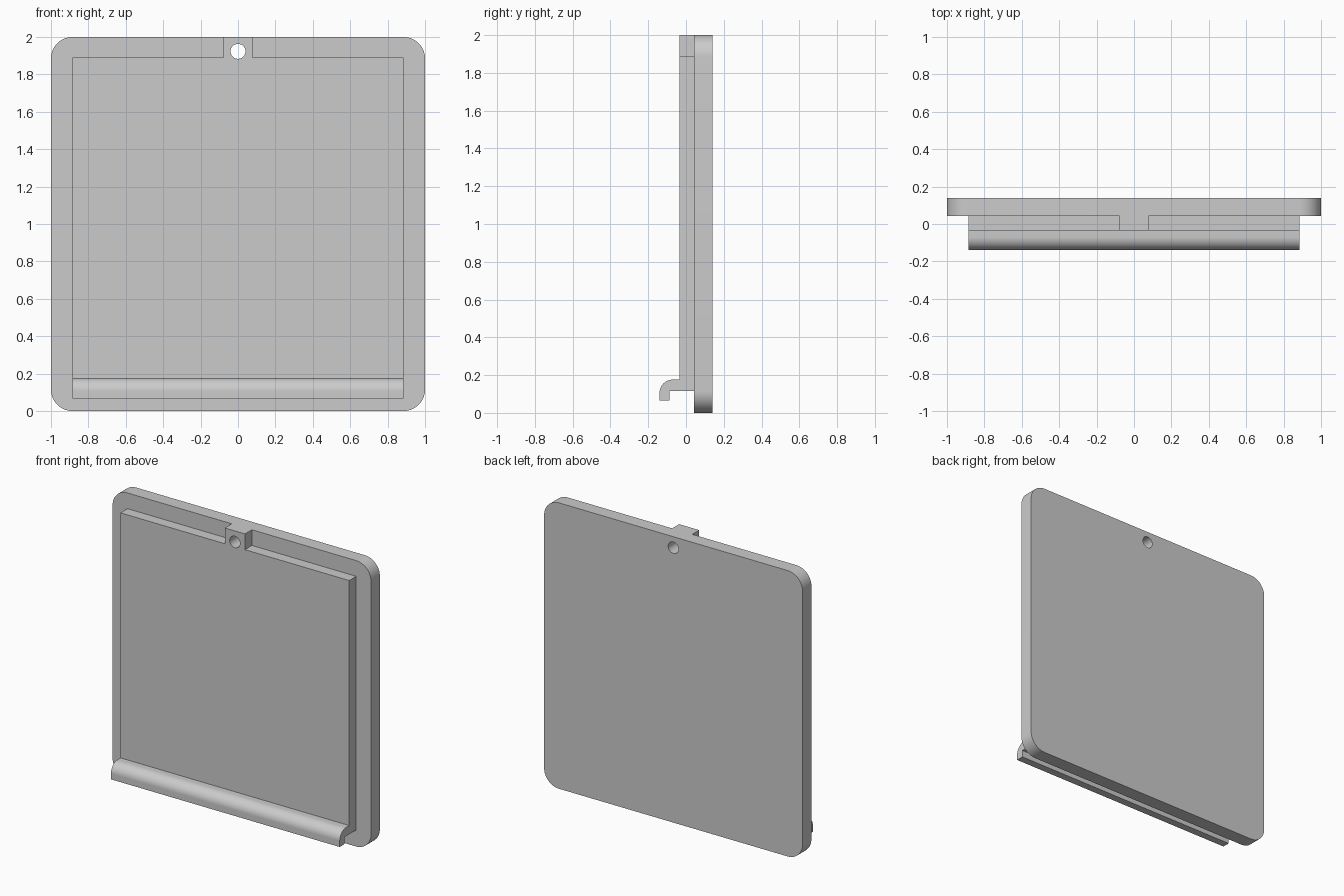
import bpy, bmesh
from math import sin, cos, radians
from mathutils import Vector

cube = bpy.data.objects.get("Cube")
if cube:
    bpy.data.objects.remove(cube, do_unlink=True)

BACK, SEAM, FACE, FRONT = 0.14, 0.042, -0.035, -0.14   # depth levels along y
PANEL_W, PANEL_TOP, PANEL_BASE = 0.885, 1.89, 0.115
HOLE_Z, HOLE_R = 1.923, 0.04

grey = bpy.data.materials.new("light grey")
grey.use_nodes = True
colour = (0.6, 0.6, 0.6, 1)
grey.diffuse_color = colour
grey.node_tree.nodes["Principled BSDF"].inputs["Base Color"].default_value = colour


def arc(cx, cz, r, start, end, steps=16):
    angles = [radians(start + (end - start) * i / steps) for i in range(steps + 1)]
    return [(cx + r * cos(a), cz + r * sin(a)) for a in angles]


def extrude(name, points, vector):
    """Extrude a closed 3D outline along a vector into a solid."""
    bm = bmesh.new()
    face = bm.faces.new([bm.verts.new(p) for p in points])
    moved = bmesh.ops.extrude_face_region(bm, geom=[face])["geom"]
    bmesh.ops.translate(bm, vec=Vector(vector),
                        verts=[v for v in moved if isinstance(v, bmesh.types.BMVert)])
    bmesh.ops.recalc_face_normals(bm, faces=bm.faces)
    mesh = bpy.data.meshes.new(name)
    bm.to_mesh(mesh)
    bm.free()
    mesh.materials.append(grey)
    obj = bpy.data.objects.new(name, mesh)
    bpy.context.collection.objects.link(obj)
    return obj


def slab(name, outline, y0, y1):
    return extrude(name, [(x, y0, z) for x, z in outline], (0, y1 - y0, 0))


def activate(obj):
    bpy.ops.object.select_all(action='DESELECT')
    obj.select_set(True)
    bpy.context.view_layer.objects.active = obj


# Back plate with rounded corners
R = 0.115
plate_outline = (arc(1 - R, 2 - R, R, 0, 90) + arc(R - 1, 2 - R, R, 90, 180)
                 + arc(R - 1, R, R, 180, 270) + arc(1 - R, R, R, 270, 360))
plate = slab("back_plate", plate_outline, SEAM, BACK)

# Raised panel with the hanging tab on its top edge
TAB = 0.078
half = [(PANEL_W, PANEL_BASE), (PANEL_W, PANEL_TOP), (TAB, PANEL_TOP), (TAB, 2)]
panel = slab("front_panel", half + [(-x, z) for x, z in reversed(half)], FACE, SEAM)

# Lower ledge that curls down into a hook
HOOK_TOP, HOOK_TIP, BEND, INNER = 0.176, 0.066, 0.07, -0.087
hook_profile = ([(FACE, PANEL_BASE), (FACE, HOOK_TOP)]
                + arc(FRONT + BEND, HOOK_TOP - BEND, BEND, 90, 180)
                + [(FRONT, HOOK_TIP), (INNER, HOOK_TIP), (INNER, PANEL_BASE)])
hook = extrude("bottom_hook", [(-PANEL_W, y, z) for y, z in hook_profile],
               (2 * PANEL_W, 0, 0))

# Round hanging hole through tab and plate
cutter = slab("hole_cutter", arc(0, HOLE_Z, HOLE_R, 0, 348.75, 31), -0.3, 0.3)
cutter.hide_render = True
for part in (plate, panel):
    cut = part.modifiers.new("hole", 'BOOLEAN')
    cut.operation, cut.solver, cut.object = 'DIFFERENCE', 'EXACT', cutter
    activate(part)
    bpy.ops.object.modifier_apply(modifier=cut.name)
bpy.data.objects.remove(cutter, do_unlink=True)

for part in (plate, panel, hook):
    activate(part)
    bpy.ops.object.shade_smooth_by_angle(angle=radians(30))
